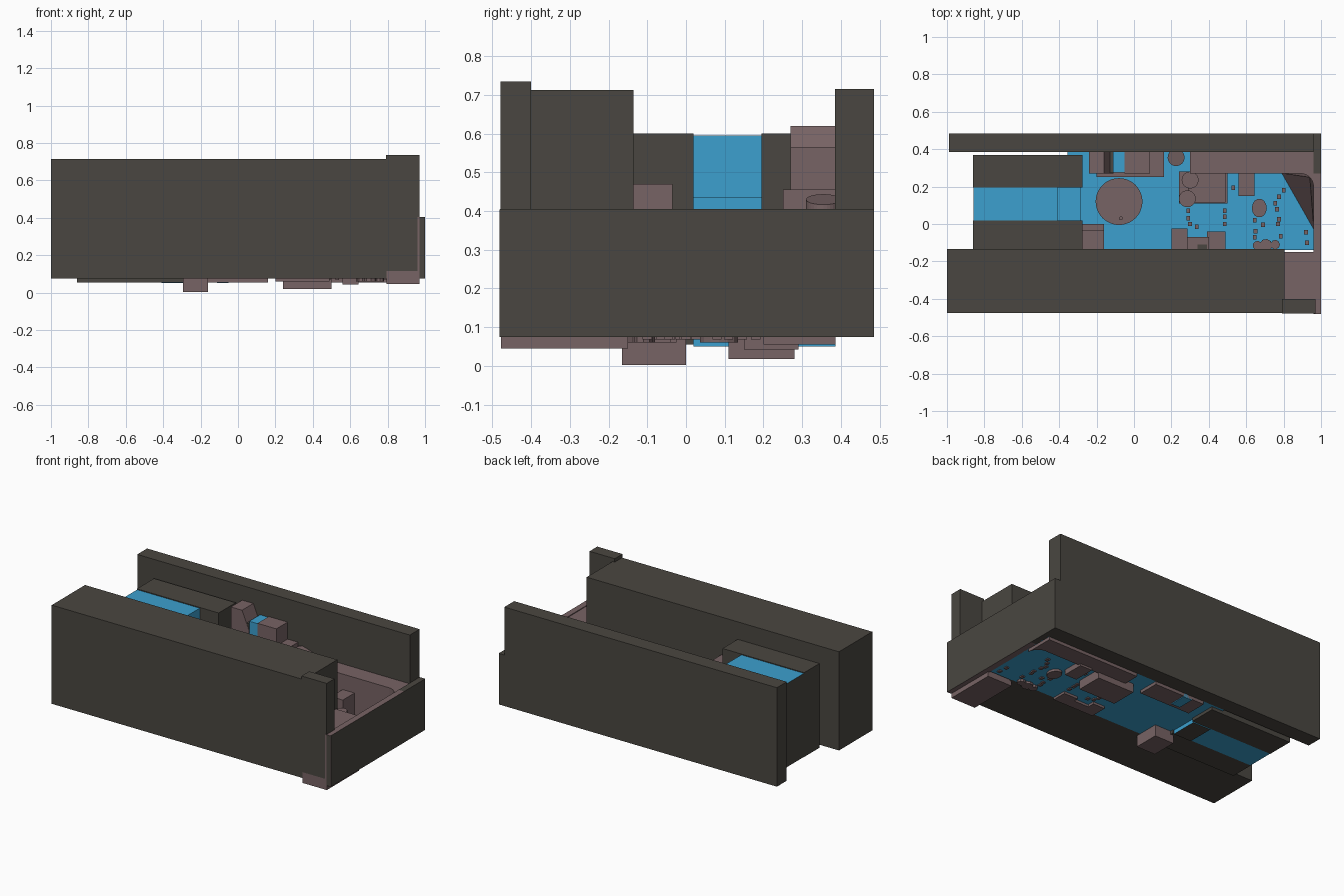
import bpy, bmesh, math
from mathutils import Vector

if "Cube" in bpy.data.objects:
    bpy.data.objects.remove(bpy.data.objects["Cube"])


def material(name, rgb):
    m = bpy.data.materials.new(name)
    m.diffuse_color = (*rgb, 1)
    m.use_nodes = True
    m.node_tree.nodes["Principled BSDF"].inputs["Base Color"].default_value = m.diffuse_color
    return m


DARK = material("dark stone", (0.068, 0.062, 0.052))
BROWN = material("dusty brown", (0.185, 0.125, 0.128))
BLUE = material("floor blue", (0.045, 0.35, 0.62))


def finish(name, bm, mat, side=None):
    """Make the object; side = (direction, material) recolours faces pointing that way."""
    bmesh.ops.recalc_face_normals(bm, faces=bm.faces)
    me = bpy.data.meshes.new(name)
    me.materials.append(mat)
    if side:
        me.materials.append(side[1])
        for f in bm.faces:
            if f.normal.dot(Vector(side[0])) > 0.9:
                f.material_index = 1
    bm.to_mesh(me)
    bm.free()
    ob = bpy.data.objects.new(name, me)
    bpy.context.collection.objects.link(ob)
    return ob


def prism(name, pts, z0, z1, mat, side=None):
    """Extrude a plan outline from z0 to z1."""
    bm = bmesh.new()
    face = bm.faces.new([bm.verts.new((x, y, z0)) for x, y in pts])
    ext = bmesh.ops.extrude_face_region(bm, geom=[face])
    for v in ext["geom"]:
        if isinstance(v, bmesh.types.BMVert):
            v.co.z = z1
    return finish(name, bm, mat, side)


def box(name, x, y, z, mat, side=None):
    pts = [(x[0], y[0]), (x[1], y[0]), (x[1], y[1]), (x[0], y[1])]
    return prism(name, pts, z[0], z[1], mat, side)


def drum(name, x, y, r, z0, z1, mat, ry=None, n=32):
    ry = ry or r
    pts = [(x + r * math.cos(i * math.tau / n), y + ry * math.sin(i * math.tau / n)) for i in range(n)]
    return prism(name, pts, z0, z1, mat)


# Outer walls
box("front_wall", (-1, 0.805), (-0.475, -0.135), (0.075, 0.713), DARK)
box("back_wall", (-0.99, 0.96), (0.385, 0.485), (0.075, 0.715), DARK)
box("corner_post", (0.79, 0.97), (-0.479, -0.4), (0.115, 0.735), DARK)
box("end_wall", (0.96, 1), (-0.48, 0.27), (0.075, 0.405), BROWN, ((1, 0, 0), DARK))
box("end_wall_front_cap", (0.97, 0.999), (-0.482, -0.47), (0.075, 0.404), DARK)
box("end_wall_back_corner", (0.96, 1), (0.27, 0.485), (0.075, 0.405), DARK)

# Floor
box("floor", (-0.355, 0.965), (-0.14, 0.39), (0.075, 0.08), BLUE)

# Raised rim round the basin, with a rounded inner corner
arc = [(0.89 + 0.07 * math.cos(math.radians(a)), 0.2 + 0.07 * math.sin(math.radians(a))) for a in range(0, 91, 15)]
prism("back_rim", [(0.96, 0.386), (0.96, 0.2)] + arc[1:] + [(0.3, 0.27), (0.3, 0.386)], 0.055, 0.4, BROWN)
box("front_rim", (0.795, 0.97), (-0.478, -0.15), (0.045, 0.4), BROWN)

# Sloping bank in the basin corner
bm = bmesh.new()
v = [bm.verts.new(p) for p in ((0.79, 0.272, 0.08), (0.962, -0.03, 0.08), (0.962, 0.272, 0.08), (0.94, 0.25, 0.38))]
for tri in ((0, 1, 2), (0, 1, 3), (1, 2, 3), (2, 0, 3)):
    bm.faces.new([v[i] for i in tri])
finish("corner_bank", bm, BROWN)

# Raised channel between two blocks at the left
for name, y in (("channel_block_front", (-0.135, 0.02)), ("channel_block_back", (0.195, 0.37))):
    box(name, (-0.86, -0.275), y, (0.055, 0.6), DARK)
box("channel_upper", (-0.858, -0.41), (0.02, 0.195), (0.055, 0.595), BLUE, ((-1, 0, 0), DARK))
box("channel_lower", (-0.41, -0.283), (0.02, 0.195), (0.05, 0.435), BLUE, ((0, 0, -1), DARK))

# Towers against the back wall
box("tower_base", (-0.2, 0.16), (0.25, 0.386), (0.055, 0.455), BROWN)
bm = bmesh.new()
ends = [[bm.verts.new((x, y, z)) for x, z in ((-0.24, 0.08), (-0.24, 0.62), (-0.16, 0.62), (-0.11, 0.5), (-0.11, 0.08))]
        for y in (0.27, 0.386)]
bm.faces.new(ends[0])
bm.faces.new(ends[1])
for i in range(5):
    j = (i + 1) % 5
    bm.faces.new((ends[0][i], ends[0][j], ends[1][j], ends[1][i]))
finish("tall_tower", bm, BROWN)
box("tower_gap", (-0.15, -0.112), (0.272, 0.386), (0.4, 0.545), DARK)
box("blue_tower", (-0.112, -0.05), (0.275, 0.386), (0.05, 0.56), BLUE)
box("short_tower", (-0.05, 0.085), (0.27, 0.386), (0.08, 0.565), BROWN)
pipe = drum("leaning_pipe", 0.225, 0.355, 0.045, 0.08, 0.43, BROWN)
for vert in pipe.data.vertices:  # slanted upper end
    if vert.co.z > 0.3:
        vert.co.z -= 0.3 * (vert.co.x - 0.225)

# Large round platform and the pier beside the channel
drum("round_platform", -0.08, 0.12, 0.125, 0.08, 0.25, BROWN, n=48)
drum("platform_stud", -0.07, 0.03, 0.01, 0.24, 0.26, BROWN, n=12)
box("channel_pier", (-0.295, -0.16), (-0.165, 0.0), (0.002, 0.4), BROWN)
box("channel_pier_top", (-0.275, -0.16), (-0.14, -0.035), (0.4, 0.47), BROWN)

# Machinery blocks in the middle
box("machine_base", (0.24, 0.5), (0.11, 0.28), (0.018, 0.11), BROWN)
box("machine_block", (0.29, 0.49), (0.115, 0.28), (0.1, 0.3), BROWN)
drum("machine_drum_front", 0.285, 0.135, 0.045, 0.08, 0.32, BROWN)
drum("machine_drum_back", 0.3, 0.235, 0.045, 0.08, 0.34, BROWN)
box("side_block", (0.56, 0.645), (0.15, 0.29), (0.042, 0.3), BROWN)

# Crates along the front wall
box("crate_left", (0.2, 0.285), (-0.135, -0.025), (0.06, 0.25), BROWN)
box("crate_middle", (0.28, 0.4), (-0.135, -0.07), (0.06, 0.2), BROWN)
box("crate_right", (0.39, 0.49), (-0.135, -0.04), (0.06, 0.16), BROWN)
box("crate_lid", (0.34, 0.39), (-0.134, -0.11), (0.2, 0.206), DARK)

# Boulders
drum("boulder", 0.67, 0.085, 0.04, 0.06, 0.26, BROWN, 0.05, 14)
for i, (x, y, r) in enumerate(((0.66, -0.115, 0.025), (0.705, -0.115, 0.035), (0.755, -0.11, 0.025))):
    drum(f"rubble_{i + 1}", x, y, r, 0.06, 0.16, BROWN, n=9)

# Scattered small stones
stones = ((0.29, 0.07), (0.29, 0.03), (0.3, 0.0), (0.335, -0.015), (0.485, 0.04), (0.485, 0.07),
          (0.485, 0.0), (0.53, 0.195), (0.645, 0.02), (0.65, -0.04), (0.645, -0.07), (0.69, -0.005),
          (0.8, 0.18), (0.775, 0.145), (0.755, 0.11), (0.765, 0.08), (0.775, 0.025), (0.77, 0.0),
          (0.785, -0.065), (0.92, -0.045), (0.925, -0.1))
for i, (x, y) in enumerate(stones):
    box(f"stone_{i + 1}", (x - 0.01, x + 0.01), (y - 0.012, y + 0.012), (0.068, 0.1), BROWN)
